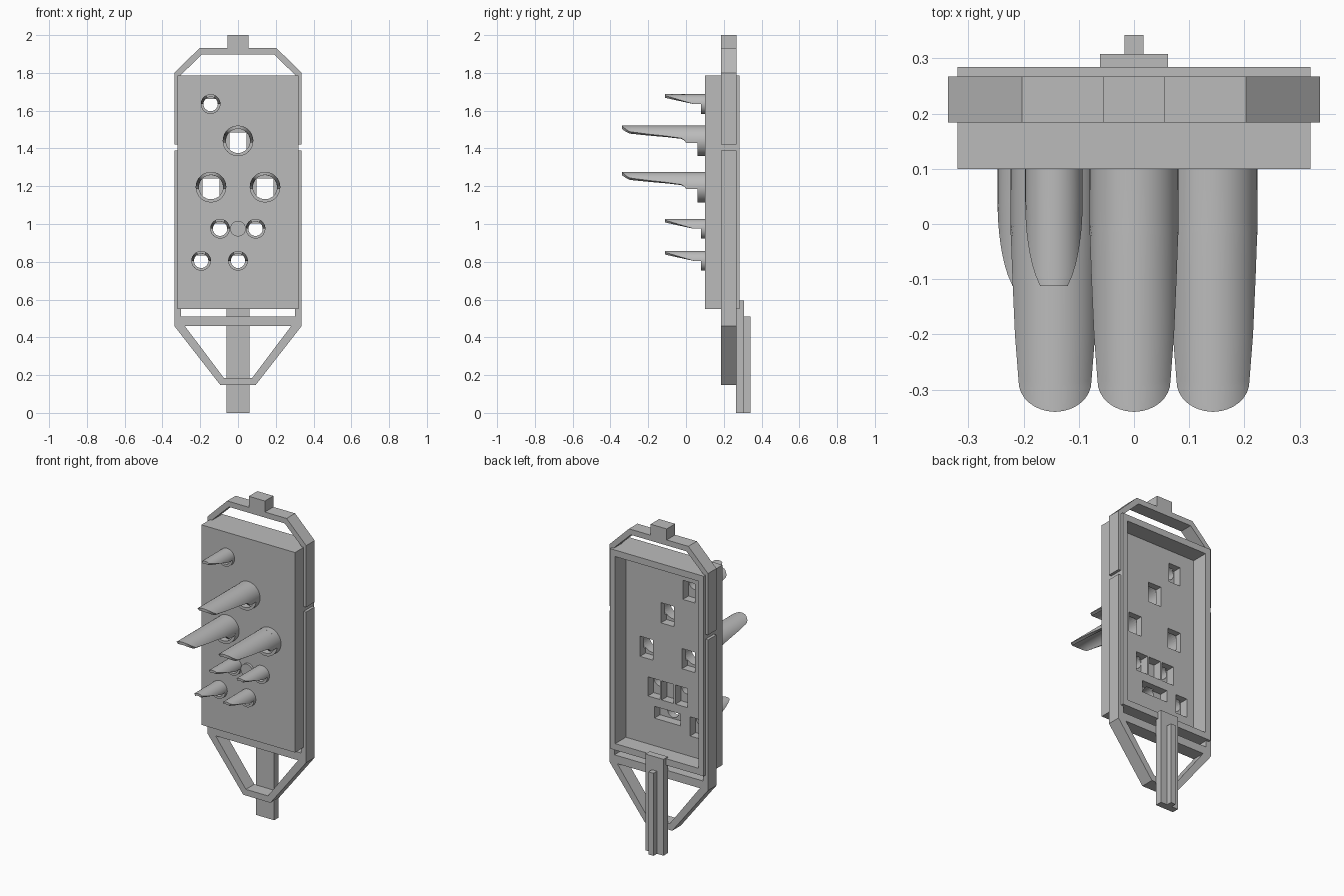
import bpy, bmesh, math
from mathutils import Matrix, Vector

cube = bpy.data.objects.get("Cube")
if cube:
    bpy.data.objects.remove(cube, do_unlink=True)

grey = bpy.data.materials.new("plain grey")
grey.use_nodes = True
GREY = (0.5, 0.5, 0.5, 1)
grey.diffuse_color = GREY
grey.node_tree.nodes["Principled BSDF"].inputs["Base Color"].default_value = GREY


def finish(name, bm):
    bmesh.ops.recalc_face_normals(bm, faces=bm.faces)
    mesh = bpy.data.meshes.new(name)
    bm.to_mesh(mesh)
    bm.free()
    mesh.materials.append(grey)
    ob = bpy.data.objects.new(name, mesh)
    bpy.context.collection.objects.link(ob)
    return ob


def activate(ob):
    bpy.ops.object.select_all(action='DESELECT')
    ob.select_set(True)
    bpy.context.view_layer.objects.active = ob


def smooth(ob):
    activate(ob)
    bpy.ops.object.shade_smooth_by_angle(angle=math.radians(35))


def box(name, x, y, z):
    bm = bmesh.new()
    bmesh.ops.create_cube(bm, size=1)
    for v in bm.verts:
        for i, (lo, hi) in enumerate((x, y, z)):
            v.co[i] = hi if v.co[i] > 0 else lo
    return finish(name, bm)


def rod(name, x, z, r, y0, y1):
    bm = bmesh.new()
    place = Matrix.Translation((x, (y0 + y1) / 2, z)) @ Matrix.Rotation(math.pi / 2, 4, 'X')
    bmesh.ops.create_cone(bm, cap_ends=True, segments=32, radius1=r, radius2=r,
                          depth=y1 - y0, matrix=place)
    return finish(name, bm)


def cut(target, cutter):
    cutter.hide_render = True
    mod = target.modifiers.new("cut", 'BOOLEAN')
    mod.operation = 'DIFFERENCE'
    mod.solver = 'EXACT'
    mod.object = cutter
    activate(target)
    bpy.ops.object.modifier_apply(modifier=mod.name)
    bpy.data.objects.remove(cutter, do_unlink=True)


def frame(name, outer, inner):
    """Mirrored band between two half outlines, extruded through the frame depth."""
    def mirrored(half):
        return half + [(-x, z) for x, z in reversed(half)]
    outline = mirrored(outer) + mirrored(inner)[::-1]
    bm = bmesh.new()
    face = bm.faces.new([bm.verts.new((x, 0.184, z)) for x, z in outline])
    out = bmesh.ops.extrude_face_region(bm, geom=[face])
    moved = [g for g in out["geom"] if isinstance(g, bmesh.types.BMVert)]
    bmesh.ops.translate(bm, verts=moved, vec=(0, 0.083, 0))
    return finish(name, bm)


def shell(name, cx, cz, R, r, stations):
    """Curved scoop: each station is (y, half angle measured from the top)."""
    n = 16
    bm = bmesh.new()
    rings = []
    for y, half in stations:
        arc = [half * (2 * i / n - 1) for i in range(n + 1)]
        pts = [(R, a) for a in arc] + [(r, a) for a in reversed(arc)]
        rings.append([bm.verts.new((cx + q * math.sin(a), y, cz + q * math.cos(a)))
                      for q, a in pts])
    for a, b in zip(rings, rings[1:]):
        for i in range(len(a)):
            j = (i + 1) % len(a)
            bm.faces.new((a[i], a[j], b[j], b[i]))
    bm.faces.new(rings[0])
    bm.faces.new(rings[-1][::-1])
    smooth(finish(name, bm))


def collar(name, cx, cz, R, r, y0, y1):
    """Full ring where a scoop meets the panel."""
    n = 32
    bm = bmesh.new()
    loops = [[bm.verts.new((cx + q * math.sin(k * math.tau / n), y, cz + q * math.cos(k * math.tau / n)))
              for k in range(n)] for q, y in ((R, y0), (R, y1), (r, y1), (r, y0))]
    for a, b in zip(loops, loops[1:] + loops[:1]):
        for i in range(n):
            j = (i + 1) % n
            bm.faces.new((a[i], a[j], b[j], b[i]))
    smooth(finish(name, bm))


# Scoop sizes: outer radius, inner radius, collar front
BIG_R, BIG_IN = 0.081, 0.064
SMALL_R, SMALL_IN = 0.052, 0.038
big_spots = [(0, 1.44), (-0.143, 1.195), (0.143, 1.195)]
small_spots = [(-0.145, 1.635), (-0.095, 0.975), (0.093, 0.975), (-0.195, 0.805), (0, 0.805)]

# Long scoops narrow slowly, then end in a round tip
big_cut = [(0.065, -0.01), (0, -0.01), (-0.008, 0.003), (-0.025, 0.014),
           (-0.1, 0.025), (-0.2, 0.036), (-0.285, 0.047)]
big_stations = [(y, math.acos(c / BIG_R)) for y, c in big_cut]
tip = BIG_R * math.sin(big_stations[-1][1])
for k in range(1, 9):
    t = k / 8 * math.pi / 2 * 0.98
    big_stations.append((-0.285 - 0.055 * math.sin(t), math.asin(tip * math.cos(t) / BIG_R)))

# Short scoops are cut by one slanted plane
small_stations = [(0.085, math.pi / 2)]
for k in range(9):
    small_stations.append((0.04 - 0.152 * k / 8, math.acos(0.0456 * k / 8 / SMALL_R)))

# Panel, hollow at the back
panel = box("panel", (-0.32, 0.32), (0.10, 0.284), (0.55, 1.785))
cut(panel, box("recess", (-0.285, 0.285), (0.18, 0.4), (0.59, 1.745)))

# Bores and rear pockets through the panel
for x, z in big_spots:
    cut(panel, rod("bore", x, z, BIG_IN, 0.05, 0.14))
    cut(panel, box("pocket", (x - 0.045, x + 0.045), (0.125, 0.25), (z - 0.08, z + 0.045)))
for x, z in small_spots:
    wide = (x, z) == small_spots[-1]
    w, low = (0.09, 0.045) if wide else (0.041, 0.09)
    cut(panel, rod("bore", x, z, SMALL_IN, 0.05, 0.14))
    cut(panel, box("pocket", (x - w, x + w), (0.125, 0.25), (z - low, z + 0.028)))
cut(panel, box("pocket", (-0.041, 0.041), (0.125, 0.25), (0.885, 1.003)))

# Scoops with their collars
for i, (x, z) in enumerate(big_spots):
    shell(f"long_scoop_{i + 1}", x, z, BIG_R, BIG_IN, big_stations)
    collar(f"long_scoop_collar_{i + 1}", x, z, BIG_R, BIG_IN, 0.062, 0.101)
for i, (x, z) in enumerate(small_spots):
    shell(f"short_scoop_{i + 1}", x, z, SMALL_R, SMALL_IN, small_stations)
    collar(f"short_scoop_collar_{i + 1}", x, z, SMALL_R, SMALL_IN, 0.08, 0.101)
smooth(rod("button", 0, 0.975, 0.041, 0.085, 0.11))

# Outer frame in two halves, with top tab and crossbar
frame("upper_frame",
      [(0.337, 1.42), (0.337, 1.80), (0.203, 1.932), (0.055, 1.932), (0.055, 2.0)],
      [(0.305, 1.42), (0.305, 1.787), (0.19, 1.898)])
frame("lower_frame",
      [(0.337, 1.39), (0.337, 0.46), (0.093, 0.147)],
      [(0.302, 1.39), (0.302, 0.487), (0.075, 0.185)])
box("crossbar", (-0.31, 0.31), (0.184, 0.267), (0.46, 0.51))

# Stem with rear rib
box("stem", (-0.062, 0.062), (0.265, 0.308), (0, 0.595))
box("stem_rib", (-0.017, 0.017), (0.305, 0.342), (0, 0.51))
